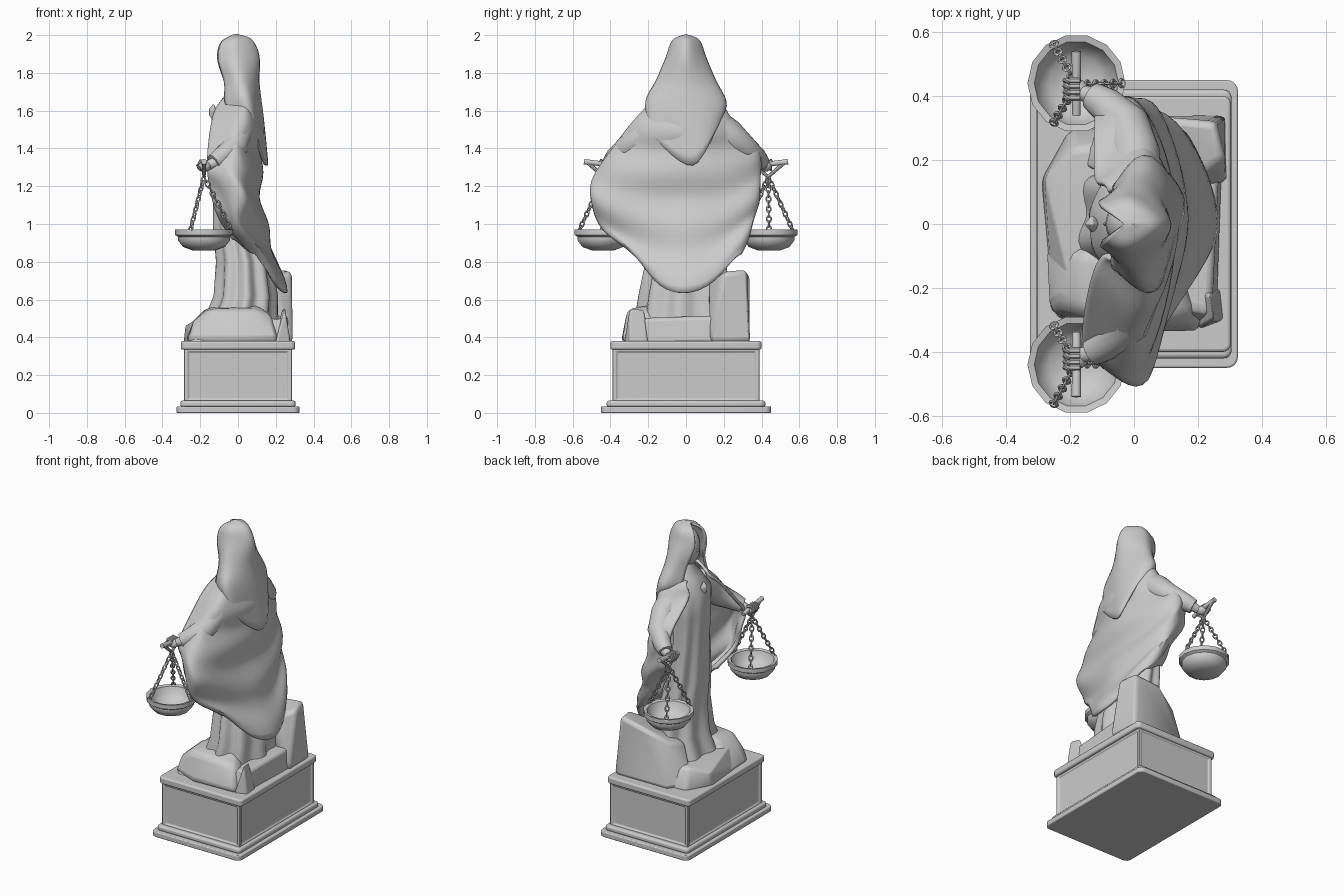
import bpy, bmesh, math
from math import sin, cos, pi
from mathutils import Vector as V, Matrix

if "Cube" in bpy.data.objects:
    bpy.data.objects.remove(bpy.data.objects["Cube"])


def finish(name, bm, angle=40, bevel=0, thick=0):
    bmesh.ops.recalc_face_normals(bm, faces=bm.faces)
    me = bpy.data.meshes.new(name)
    bm.to_mesh(me)
    bm.free()
    ob = bpy.data.objects.new(name, me)
    bpy.context.collection.objects.link(ob)
    if thick:
        m = ob.modifiers.new("thickness", 'SOLIDIFY')
        m.thickness, m.offset = thick, 0
    if bevel:
        m = ob.modifiers.new("soft_edges", 'BEVEL')
        m.width, m.segments = bevel, 3
    bpy.ops.object.select_all(action='DESELECT')
    bpy.context.view_layer.objects.active = ob
    ob.select_set(True)
    bpy.ops.object.shade_smooth_by_angle(angle=math.radians(angle))
    return ob


def loft(name, rings, closed=True, **kw):
    bm = bmesh.new()
    rows = [[bm.verts.new(p) for p in r] for r in rings]
    n = len(rows[0])
    for a, b in zip(rows, rows[1:]):
        for i in range(n if closed else n - 1):
            j = (i + 1) % n
            bm.faces.new((a[i], a[j], b[j], b[i]))
    if closed:
        bm.faces.new(rows[0])
        bm.faces.new(rows[-1])
    else:
        bmesh.ops.remove_doubles(bm, verts=bm.verts, dist=0.0005)
    return finish(name, bm, **kw)


def spline(pts, n):
    """Catmull-Rom samples through the points."""
    pts = [V(p) for p in pts]
    p = [pts[0] * 2 - pts[1]] + pts + [pts[-1] * 2 - pts[-2]]
    out = []
    for k in range(n + 1):
        t = k / n * (len(pts) - 1)
        i = min(int(t), len(pts) - 2)
        t -= i
        a, b, c, d = p[i:i + 4]
        out.append(0.5 * (2 * b + (c - a) * t + (2 * a - 5 * b + 4 * c - d) * t * t
                          + (3 * b - a - 3 * c + d) * t ** 3))
    return out


def sheet(name, rows, nu, nv, fold, thick):
    across = [spline(r, nu) for r in rows]
    cols = [spline([r[i] for r in across], nv) for i in range(nu + 1)]
    grid = [[cols[i][k] + fold(i / nu, k / nv) for i in range(nu + 1)] for k in range(nv + 1)]
    return loft(name, grid, closed=False, thick=thick)


def tube(name, pts, radii, n=10):
    pts = [V(p) for p in pts]
    rings = []
    for i, p in enumerate(pts):
        q = (pts[min(i + 1, len(pts) - 1)] - pts[max(i - 1, 0)]).to_track_quat('Z', 'Y')
        rings.append([p + q @ V((radii[i] * cos(2 * pi * k / n), radii[i] * sin(2 * pi * k / n), 0))
                      for k in range(n)])
    return loft(name, rings)


def slab(name, x, y, z0, z1, corner, bevel, panel=False):
    bm = bmesh.new()
    bmesh.ops.create_cube(bm, size=1, matrix=Matrix.Translation((0, 0, (z0 + z1) / 2))
                          @ Matrix.Diagonal((2 * x, 2 * y, z1 - z0, 1)))
    if corner:
        up = [e for e in bm.edges if abs(e.verts[0].co.z - e.verts[1].co.z) > 1e-4]
        bmesh.ops.bevel(bm, geom=up, offset=corner, segments=4, affect='EDGES', profile=0.5)
    if panel:
        sides = [f for f in bm.faces if abs(f.normal.z) < 0.5]
        bmesh.ops.inset_individual(bm, faces=sides, thickness=0.025, depth=0)
        bmesh.ops.inset_individual(bm, faces=sides, thickness=0.012, depth=-0.008)
    return finish(name, bm, bevel=bevel, angle=35)


def boulder(name, pts, bevel=0.02):
    bm = bmesh.new()
    for p in pts:
        bm.verts.new(p)
    bmesh.ops.convex_hull(bm, input=bm.verts)
    loose = [v for v in bm.verts if not v.link_faces]
    bmesh.ops.delete(bm, geom=loose, context='VERTS')
    bmesh.ops.dissolve_limit(bm, angle_limit=0.15, verts=bm.verts, edges=bm.edges)
    return finish(name, bm, bevel=bevel, angle=50)


def ball(name, c, r, seg=16):
    bm = bmesh.new()
    bmesh.ops.create_uvsphere(bm, u_segments=seg, v_segments=seg // 2 + 2, radius=1,
                              matrix=Matrix.Translation(c) @ Matrix.Diagonal((*r, 1)))
    return finish(name, bm, angle=60)


# Plinth
slab("plinth_foot", 0.325, 0.45, 0, 0.035, 0.035, 0.006)
slab("plinth_step", 0.305, 0.42, 0.03, 0.065, 0.025, 0.012)
slab("plinth_core", 0.285, 0.388, 0.05, 0.345, 0, 0.003, panel=True)
slab("plinth_cap", 0.303, 0.4, 0.335, 0.38, 0.025, 0.01)

# Rocks under the figure
boulder("rock_base", [(-.25, -.3, .37), (.26, -.31, .37), (.29, 0, .37), (.28, .33, .37), (-.2, .3, .37),
                      (-.29, .14, .37), (-.28, .14, .46), (-.19, .24, .5), (-.2, -.2, .51),
                      (.24, -.28, .5), (.275, 0, .49), (.27, .28, .52)])
boulder("rock_tall", [(.29, .12, .37), (.285, .34, .37), (-.1, .34, .37), (-.2, .2, .37), (.285, .2, .75),
                      (.255, .32, .76), (.1, .335, .74), (-.06, .28, .66), (-.1, .15, .62), (.18, .12, .7)], 0.025)
boulder("rock_front", [(-.27, -.28, .37), (-.1, -.35, .37), (.22, -.34, .37), (.2, -.1, .37), (-.28, -.05, .37),
                       (-.24, -.25, .49), (-.15, -.28, .55), (.08, -.31, .55), (.18, -.28, .52), (.1, -.12, .58),
                       (-.16, -.08, .56)], 0.035)
boulder("rock_fin", [(.2, -.33, .37), (.28, -.3, .37), (.27, -.2, .37), (.18, -.2, .37),
                     (.25, -.3, .56), (.235, -.22, .55)], 0.012)

# Long robe with vertical folds
prof = [(.42, .02, .2, .26), (.52, .02, .18, .25), (.62, .04, .16, .235), (.8, .03, .14, .2), (1.0, -.015, .115, .165),
        (1.25, -.03, .1, .145), (1.42, -.03, .11, .155), (1.56, -.02, .12, .165), (1.65, 0, .09, .11),
        (1.72, 0, .05, .05), (1.8, 0, .05, .05)]
rings = []
for z, cx, rx, ry in prof:
    amp = 0.08 * max(0, min(1, (1.6 - z) / 0.4))
    ring = []
    for k in range(64):
        a = 2 * pi * k / 64
        f = 1 + amp * cos(9 * a + 1.2 * sin(3 * z))
        ring.append((cx + rx * f * cos(a), ry * f * sin(a), z))
    rings.append(ring)
loft("robe", rings, angle=60)

# Cloak draped over shoulders and arms
cloak = [
    [(-.08, -.10, 1.66), (.05, -.15, 1.68), (.10, 0, 1.7), (.05, .15, 1.68), (-.08, .10, 1.66)],
    [(-.13, -.15, 1.57), (.03, -.265, 1.54), (.12, 0, 1.55), (.03, .235, 1.55), (-.12, .15, 1.58)],
    [(-.16, -.35, 1.36), (0, -.41, 1.34), (.12, 0, 1.38), (0, .365, 1.36), (-.12, .32, 1.40)],
    [(-.15, -.38, 1.22), (.03, -.485, 1.15), (.115, 0, 1.15), (.05, .36, 1.16), (-.1, .34, 1.22)],
    [(-.11, -.35, 1.06), (.02, -.42, .97), (.165, -.02, .9), (.09, .335, .99), (-.05, .28, 1.08)],
    [(-.03, -.28, .92), (.1, -.265, .83), (.25, -.02, .625), (.17, .27, .82), (0, .25, .93)]]


def cloak_fold(u, v):
    mid = sin(pi * u)
    sag = 0.011 * sin(28 * (v + 1.6 * (u - 0.5) ** 2)) * mid * min(1, 3 * v)
    return V((sag, 0.012 * sin(22 * v) * (1 - mid), 0.01 * sin(9 * pi * u) * v * v))


sheet("cloak", cloak, 40, 36, cloak_fold, 0.018)

# Head under a hood that ends in a point on the back
ball("head", (-.012, 0, 1.84), (.078, .075, .125))
boulder("nose", [(-.08, 0, 1.87), (-.1, 0, 1.825), (-.08, -.015, 1.82), (-.08, .015, 1.82), (-.06, 0, 1.84)], 0.003)
half = [[(-.03, 0, 1.995), (-.015, 0, 1.998), (0, 0, 1.998)],
        [(-.09, -.045, 1.955), (-.01, -.065, 1.97), (.07, 0, 1.97)],
        [(-.105, -.065, 1.87), (0, -.1, 1.88), (.11, 0, 1.88)],
        [(-.07, -.09, 1.75), (.02, -.15, 1.76), (.112, 0, 1.75)],
        [(-.06, -.13, 1.64), (.05, -.205, 1.64), (.13, 0, 1.58)],
        [(-.01, -.2, 1.55), (.095, -.17, 1.46), (.148, .035, 1.31)]]
hood = [r + [(x, -y, z + (.07 if k == 5 else 0)) for x, y, z in r[1::-1]] for k, r in enumerate(half)]
sheet("hood", hood, 24, 24, lambda u, v: V((0.008 * v * sin(16 * u + 5 * v), 0, 0)), 0.014)

# Chest clasp
boulder("clasp", [(-.13, -.03, 1.6), (-.13, .03, 1.6), (-.155, 0, 1.61), (-.13, 0, 1.64), (-.155, 0, 1.575),
                  (-.13, 0, 1.54), (-.1, 0, 1.59)], 0.005)

# One chain link, reused along every chain
bpy.ops.mesh.primitive_torus_add(major_segments=10, minor_segments=5, major_radius=.0115, minor_radius=.0045)
link_ob = bpy.context.object
link = link_ob.data
link.transform(Matrix.Diagonal((1.55, 1, 1, 1)))
bpy.data.objects.remove(link_ob)


def chain(name, a, b, count=11):
    bm = bmesh.new()
    d = b - a
    rot = d.to_track_quat('X', 'Z').to_matrix().to_4x4()
    for k in range(count):
        tmp = link.copy()
        tmp.transform(Matrix.Translation(a + d * (k + 0.5) / count) @ rot @ Matrix.Rotation(pi / 2 * (k % 2), 4, 'X'))
        bm.from_mesh(tmp)
        bpy.data.meshes.remove(tmp)
    finish(name, bm, angle=60)


# Arms, hands and hanging scales on both sides
pan = [(.02, .88), (.085, .892), (.118, .925), (.132, .965), (.153, .97), (.153, .942), (.137, .932),
       (.137, .912), (.11, .878), (.06, .86)]
for s, side in ((-1, "left"), (1, "right")):
    P = lambda x, y, z: V((x, s * y, z))
    tube(side + "_sleeve", [P(.01, .12, 1.57), P(.0, .225, 1.48), P(-.02, .31, 1.40), P(-.09, .375, 1.35),
                            P(-.13, .4, 1.325)], [.07, .08, .07, .055, .045], 14)
    tube(side + "_forearm", [P(-.1, .39, 1.335), P(-.16, .41, 1.31)], [.035, .025])
    ball(side + "_hand", P(-.18, .42, 1.305), (.038, .034, .028), 12)
    for k in range(4):
        y = .395 + .018 * k
        tube(side + "_finger", [P(-.17, y, 1.33), P(-.2, y, 1.335), P(-.215, y, 1.31), P(-.2, y, 1.285)],
             [.009, .01, .009, .007], 6)
    tube(side + "_beam", [P(-.18, .34, 1.3), P(-.18, .44, 1.318), P(-.18, .54, 1.33)], [.013, .014, .015])
    top = P(-.18, .435, 1.25)
    tube(side + "_hanger", [P(-.18, .52, 1.325), top], [.011, .009], 8)
    tube(side + "_hanger", [P(-.18, .37, 1.305), top], [.009, .009], 8)
    c = P(-.18, .44, 0)
    loft(side + "_pan", [[c + V((r * cos(2 * pi * k / 14), r * sin(2 * pi * k / 14), z)) for k in range(14)]
                         for r, z in pan], angle=40)
    for k in range(3):
        a = 2 * pi * k / 3
        chain(side + "_chain", top, c + V((.148 * cos(a), .148 * sin(a), .96)))
